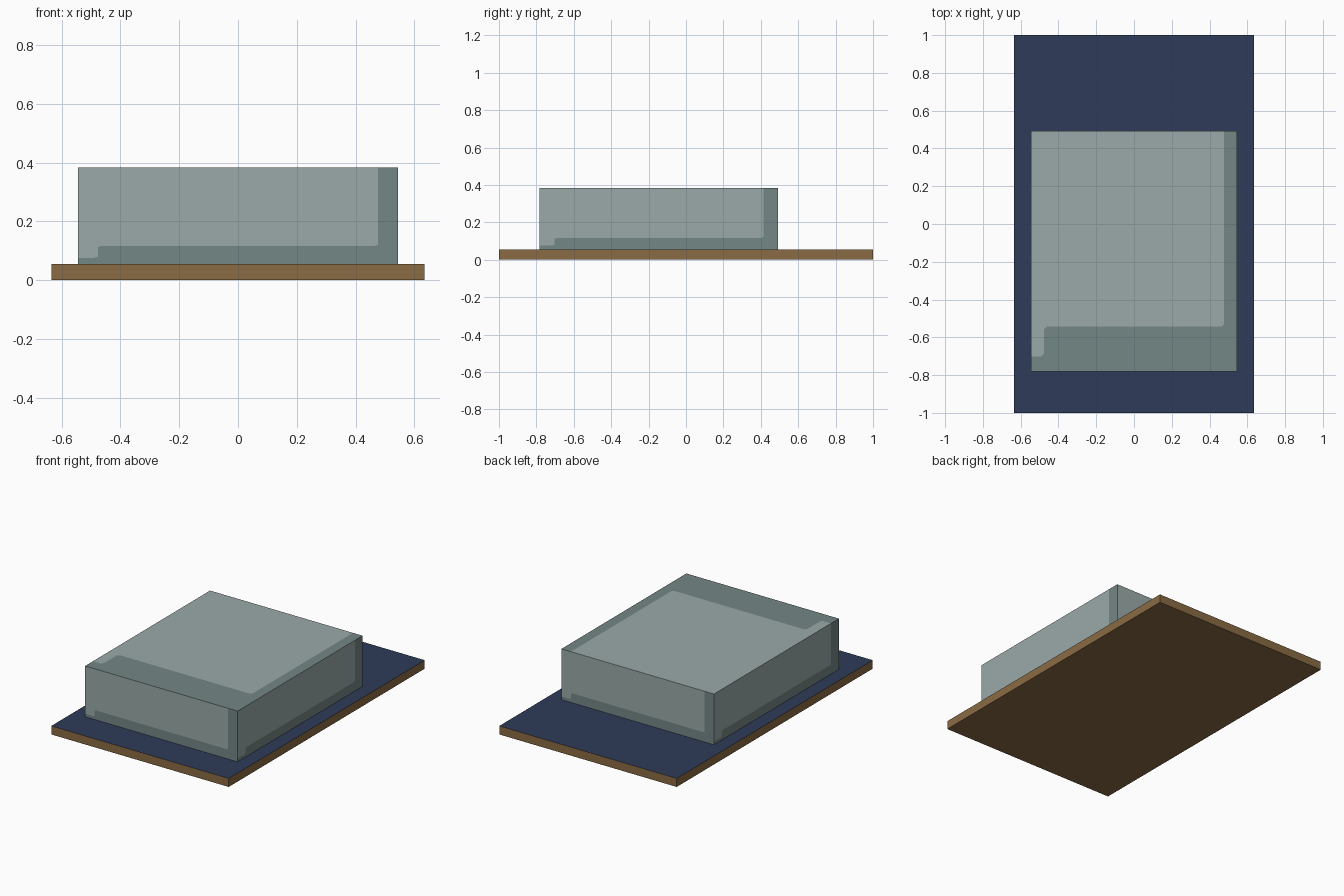
import bpy
import bmesh
from mathutils import Vector

if "Cube" in bpy.data.objects:
    bpy.data.objects.remove(bpy.data.objects["Cube"])


def material(name, rgb):
    # sRGB 0-255 to linear
    lin = [((c / 255 + 0.055) / 1.055) ** 2.4 for c in rgb]
    m = bpy.data.materials.new(name)
    m.diffuse_color = (*lin, 1)
    m.use_nodes = True
    m.node_tree.nodes["Principled BSDF"].inputs["Base Color"].default_value = m.diffuse_color
    return m


wood = material("brown wood", (137, 107, 68))
navy = material("navy top", (46, 59, 88))
glass = material("pale grey glass", (155, 170, 169))
glass_dark = material("dark grey glass", (116, 135, 134))


def finish(bm, name, mats):
    me = bpy.data.meshes.new(name)
    bm.to_mesh(me)
    bm.free()
    for m in mats:
        me.materials.append(m)
    ob = bpy.data.objects.new(name, me)
    bpy.context.collection.objects.link(ob)
    return ob


# Base slab: wood with a navy upper face
SX, SY, SZ = 0.634, 1.0, 0.055
bm = bmesh.new()
bmesh.ops.create_cube(bm, size=1)
for v in bm.verts:
    v.co = Vector((v.co.x * 2 * SX, v.co.y * 2 * SY, (v.co.z + 0.5) * SZ))
bm.normal_update()
for f in bm.faces:
    f.material_index = 1 if f.normal.z > 0.5 else 0
finish(bm, "base_slab", [wood, navy])

# Glass cover: every side carries the same pale panel and dark border
X, Y0, Y1, Z0, Z1 = 0.545, -0.782, 0.493, SZ, 0.383
u0, u1, v0, v1, c = 0.0625, 0.9375, 0.063, 0.187, 0.012
step = [(u1, 1), (u1, v1 + c), (u1 - c, v1), (u0 + c, v1), (u0, v1 - c),
        (u0, v0 + c), (u0 - c, v0), (0, v0)]
border = [(0, 0), (1, 0), (1, 1)] + step
panel = step[::-1] + [(0, 1)]

# lower-left, lower-right and upper-left corner of each side, seen from outside
sides = [
    ((-X, Y0, Z0), (X, Y0, Z0), (-X, Y0, Z1)),   # front
    ((X, Y0, Z0), (X, Y1, Z0), (X, Y0, Z1)),     # right
    ((X, Y1, Z0), (-X, Y1, Z0), (X, Y1, Z1)),    # back
    ((-X, Y1, Z0), (-X, Y0, Z0), (-X, Y1, Z1)),  # left
    ((-X, Y0, Z1), (X, Y0, Z1), (-X, Y1, Z1)),   # top
]
bm = bmesh.new()
for o, r, t in sides:
    o, r, t = Vector(o), Vector(r), Vector(t)
    for index, outline in enumerate((panel, border)):
        f = bm.faces.new([bm.verts.new(o + (r - o) * u + (t - o) * v)
                          for u, v in outline])
        f.material_index = index
bmesh.ops.remove_doubles(bm, verts=bm.verts, dist=1e-5)
bm.normal_update()
finish(bm, "glass_cover", [glass, glass_dark])
